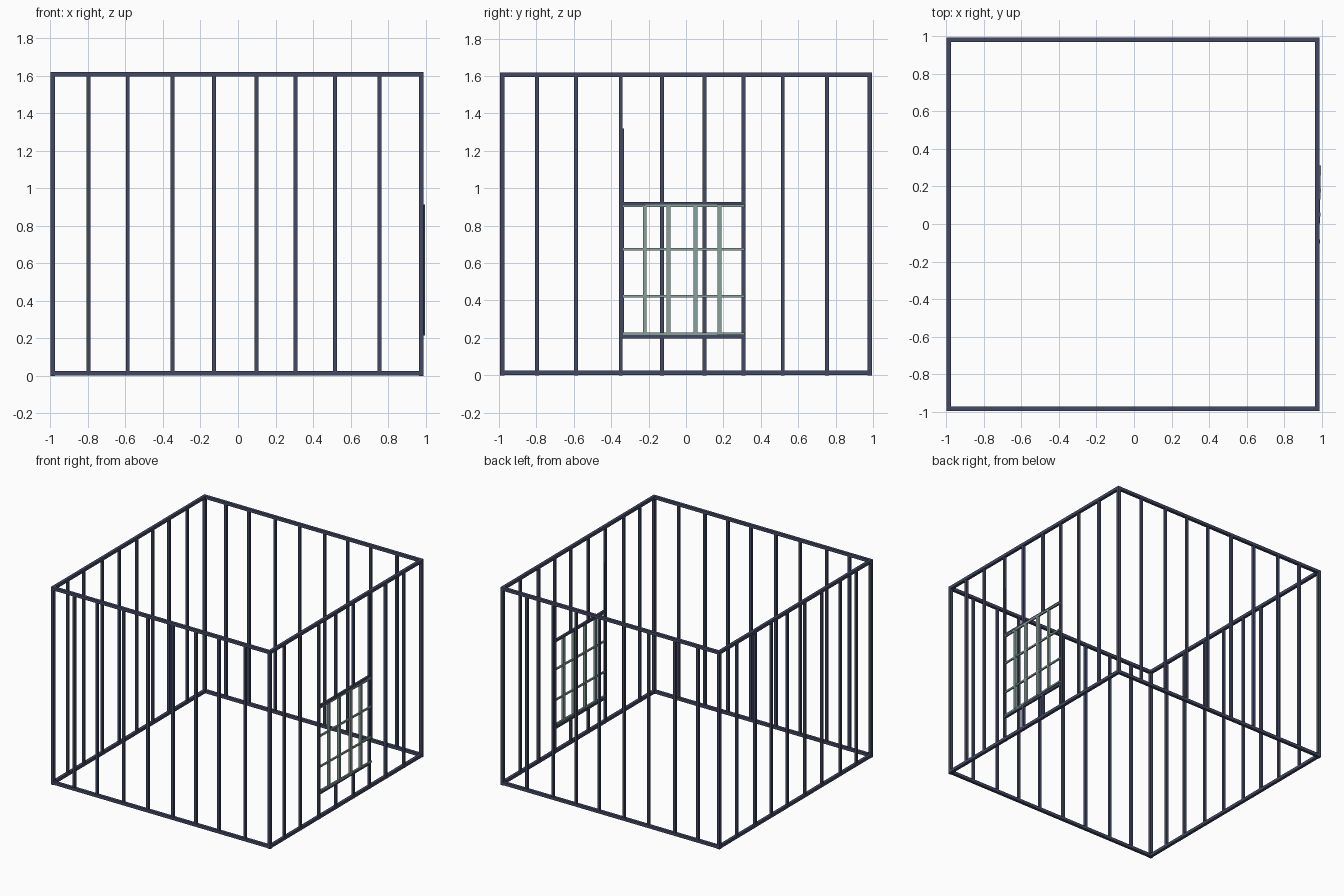
import bpy, bmesh, math
from mathutils import Vector, Matrix

if "Cube" in bpy.data.objects:
    bpy.data.objects.remove(bpy.data.objects["Cube"])

def material(name, col):
    m = bpy.data.materials.new(name)
    m.diffuse_color = (*col, 1)
    m.use_nodes = True
    m.node_tree.nodes["Principled BSDF"].inputs["Base Color"].default_value = m.diffuse_color
    return m

IRON = material("dark blue iron", (0.055, 0.065, 0.125))
GREEN = material("grey green door metal", (0.25, 0.36, 0.33))

def make(name, parts, mat):
    """Join straight square bars (start, end, thickness) into one object."""
    bm = bmesh.new()
    for a, b, t in parts:
        a, b = Vector(a), Vector(b)
        d = b - a
        size = [abs(c) if abs(c) > 1e-6 else t for c in d]
        bmesh.ops.create_cube(bm, size=1, matrix=Matrix.Translation((a + b) / 2) @ Matrix.Diagonal((*size, 1)))
    me = bpy.data.meshes.new(name)
    bm.to_mesh(me)
    bm.free()
    me.materials.append(mat)
    ob = bpy.data.objects.new(name, me)
    bpy.context.collection.objects.link(ob)
    return ob

T, B = 0.024, 0.02                      # frame and bar thickness
X0, X1, Y0, Y1 = -0.988, 0.976, -0.983, 0.982
Z0, Z1 = 0.015, 1.608
POS = [-0.796, -0.588, -0.349, -0.128, 0.099, 0.307, 0.517, 0.754]
H = T / 2

# Top and bottom rails
for z, name in ((Z0, "bottom_rails"), (Z1, "top_rails")):
    make(name, [((X0 - H, y, z), (X1 + H, y, z), T) for y in (Y0, Y1)] +
               [((x, Y0 + H, z), (x, Y1 - H, z), T) for x in (X0, X1)], IRON)

# Corner posts
make("corner_posts", [((x, y, 0.0), (x, y, Z1 + H), T) for x in (X0, X1) for y in (Y0, Y1)], IRON)

# Bars of the three plain walls
make("front_bars", [((x, Y0, 0.0 + Z0), (x, Y0, Z1), B) for x in POS], IRON)
make("back_bars", [((x, Y1, Z0), (x, Y1, Z1), B) for x in POS], IRON)
make("left_bars", [((X0, y, Z0), (X0, y, Z1), B) for y in POS], IRON)

# Right wall: bars stop above and below the door opening
LOW, HIGH = 0.207, 0.918
right = []
for y in POS:
    if -0.3 < y < 0.3:
        right += [((X1, y, 0), (X1, y, LOW), B), ((X1, y, HIGH), (X1, y, Z1), B)]
    else:
        right.append(((X1, y, 0), (X1, y, Z1), B))
make("right_bars", right, IRON)
make("door_opening_rails", [((X1, -0.349, z), (X1, 0.307, z), 0.018) for z in (LOW, HIGH)], IRON)

# Thin hinge rod beside the door
make("hinge_rod", [((X1, -0.337, 0.21), (X1, -0.337, 1.32), 0.01)], IRON)

# Door grid, built around its hinge and left slightly ajar
W = 0.65
parts = [((0, 0, z), (0, W, z), 0.013) for z in (0.222, 0.422, 0.673, 0.906)]
parts += [((0, y + 0.337, 0.222), (0, y + 0.337, 0.906), 0.02) for y in (-0.221, -0.093, 0.051, 0.179)]
door = make("door_grid", parts, GREEN)
door.location = (X1, -0.337, 0)
door.rotation_euler = (0, 0, -math.radians(1.2))
